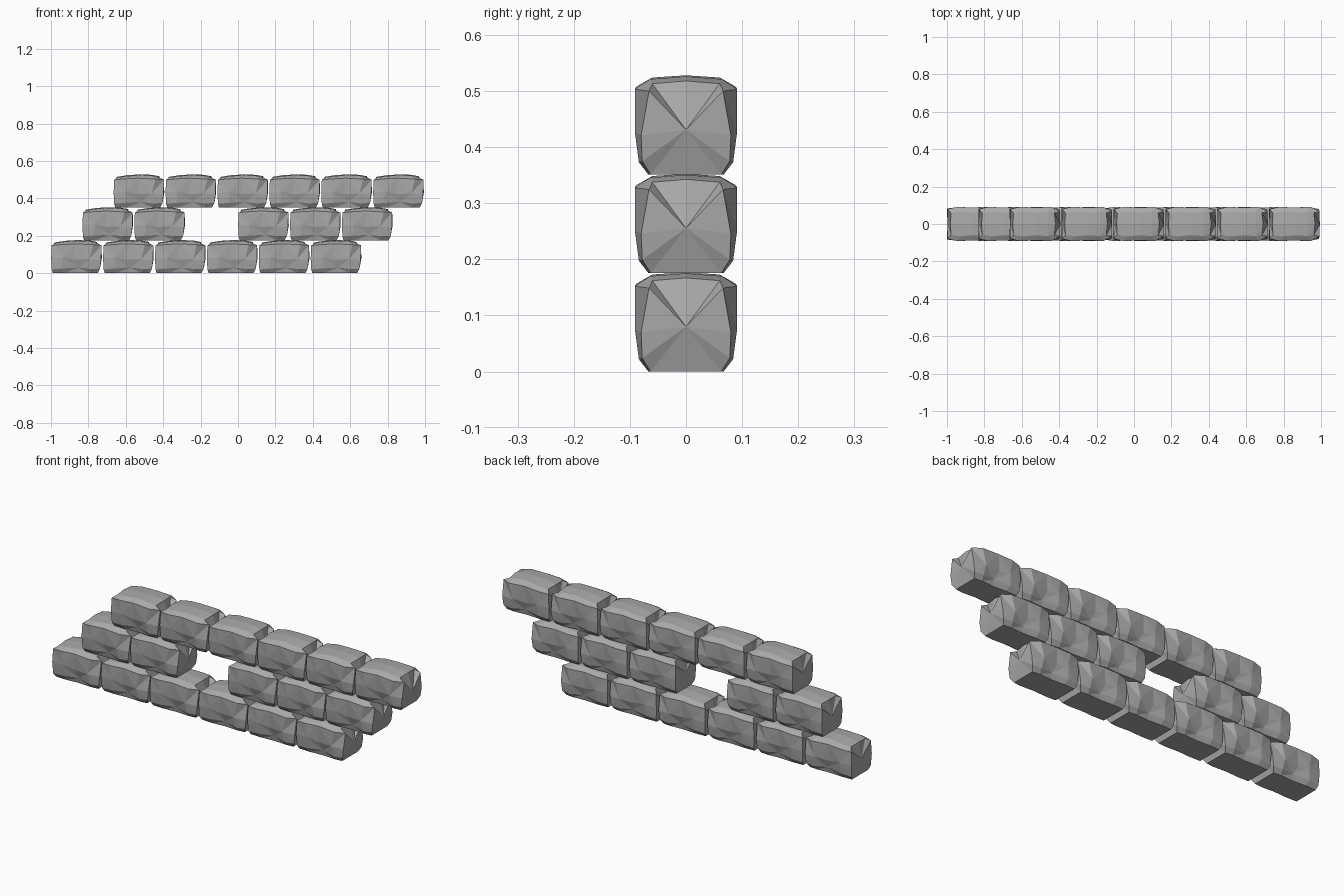
import bpy, bmesh

if "Cube" in bpy.data.objects:
    bpy.data.objects.remove(bpy.data.objects["Cube"])

stone = bpy.data.materials.new("stone_grey")
stone.diffuse_color = (0.40, 0.40, 0.40, 1)
stone.use_nodes = True
stone.node_tree.nodes["Principled BSDF"].inputs["Base Color"].default_value = stone.diffuse_color

# Half outline of one rough stone: levels from top to bottom, (x, y, z) along its length
LEVELS = [
    [(.022, .058, .161), (.075, .066, .168), (.14, .060, .173), (.205, .064, .170), (.240, .060, .162)],
    [(.004, .080, .148), (.055, .091, .153), (.13, .088, .157), (.225, .091, .152), (.270, .066, .149)],
    [(.001, .083, .080), (.065, .091, .085), (.125, .083, .072), (.205, .091, .075), (.268, .080, .070)],
    [(.004, .079, .020), (.060, .084, .025), (.145, .070, .030), (.215, .084, .022), (.262, .078, .024)],
    [(.010, .065, .000), (.070, .067, .000), (.14, .063, .000), (.210, .067, .000), (.250, .063, .000)],
]
RIDGE = [(.018, 0, .164), (.075, 0, .173), (.14, 0, .177), (.205, 0, .175), (.246, 0, .167)]


def stone_mesh():
    bm = bmesh.new()
    rings = []
    for i, ridge in enumerate(RIDGE):
        half = [lv[i] for lv in LEVELS]
        pts = [ridge] + half + [(x, -y, z) for x, y, z in reversed(half)]
        rings.append([bm.verts.new(p) for p in pts])
    n = len(rings[0])
    # faceted skin, with alternating diagonals mirrored front to back
    for i in range(len(rings) - 1):
        a, b = rings[i], rings[i + 1]
        for j in range(n):
            k = (j + 1) % n
            side = min(j, n - 1 - j)
            flip = (i + side) % 2 == 0
            if j > n // 2:
                flip = not flip
            if flip:
                bm.faces.new((a[j], b[j], b[k]))
                bm.faces.new((a[j], b[k], a[k]))
            else:
                bm.faces.new((a[j], b[j], a[k]))
                bm.faces.new((b[j], b[k], a[k]))
    # end caps fanned to a centre point
    for ring, centre in ((rings[0], (.002, 0, .085)), (rings[-1], (.272, 0, .080))):
        c = bm.verts.new(centre)
        for j in range(n):
            bm.faces.new((ring[j], ring[(j + 1) % n], c))
    bmesh.ops.recalc_face_normals(bm, faces=bm.faces)
    mesh = bpy.data.meshes.new("stone")
    bm.to_mesh(mesh)
    bm.free()
    mesh.materials.append(stone)
    return mesh


# Three staggered courses, with one stone missing in the middle course
mesh = stone_mesh()
PITCH, COURSE = 0.2775, 0.1755
for row, (name, start) in enumerate((("lower", -1.0), ("middle", -.833), ("upper", -.666))):
    for col in range(6):
        if row == 1 and col == 2:
            continue
        ob = bpy.data.objects.new(f"{name}_stone_{col + 1}", mesh)
        ob.location = (start + col * PITCH, 0, row * COURSE)
        bpy.context.collection.objects.link(ob)
